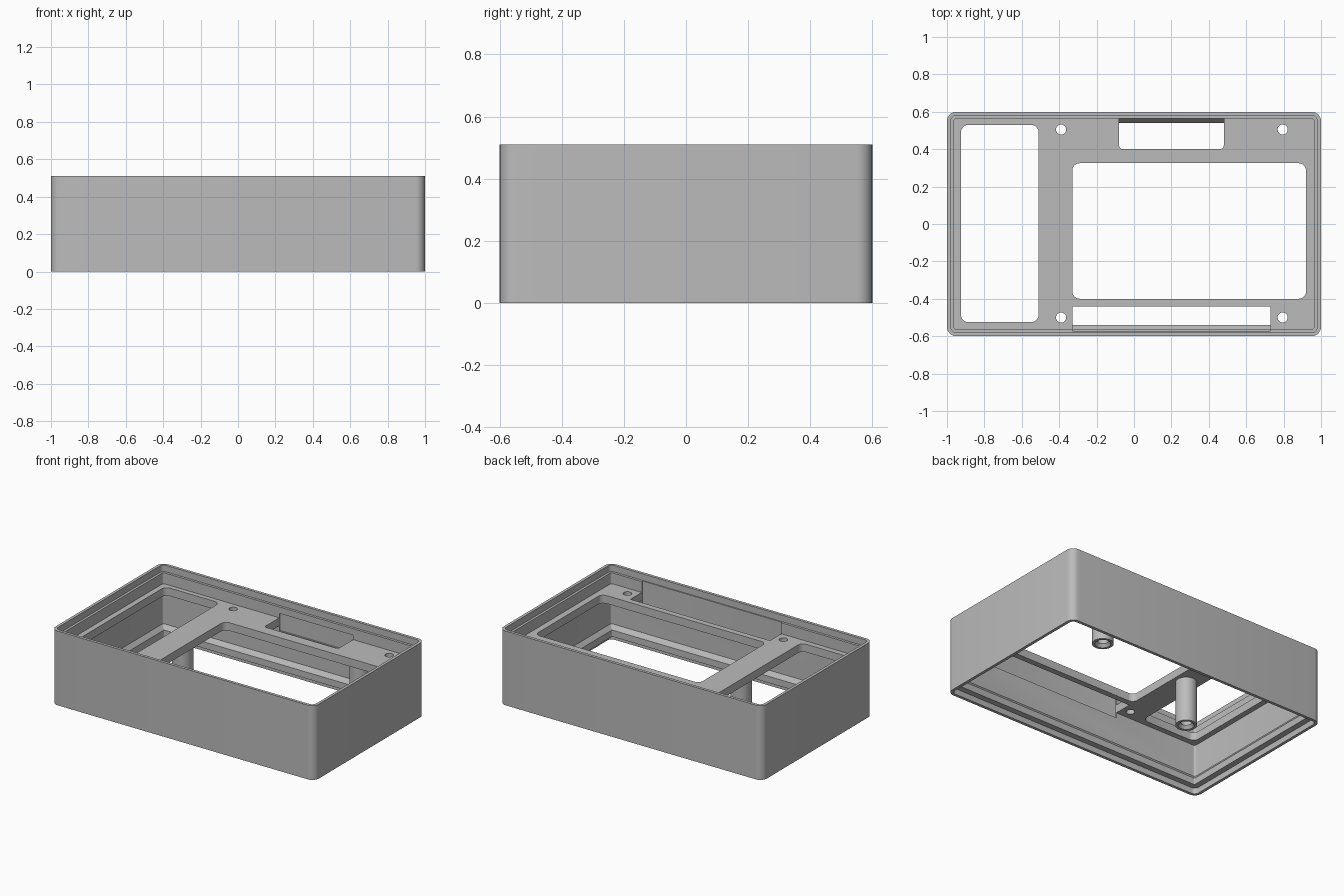
import bpy, bmesh, math

cube = bpy.data.objects.get("Cube")
if cube:
    bpy.data.objects.remove(cube)

HX, HY, H = 1.0, 0.6, 0.51       # half length, half width, height
PLATE_LOW, PLATE_TOP = 0.335, 0.39

grey = bpy.data.materials.new("plain grey")
grey.use_nodes = True
grey.diffuse_color = (0.5, 0.5, 0.5, 1)
grey.node_tree.nodes["Principled BSDF"].inputs["Base Color"].default_value = (0.5, 0.5, 0.5, 1)


def make_object(name, bm):
    bmesh.ops.recalc_face_normals(bm, faces=bm.faces)
    mesh = bpy.data.meshes.new(name)
    bm.to_mesh(mesh)
    bm.free()
    obj = bpy.data.objects.new(name, mesh)
    bpy.context.collection.objects.link(obj)
    mesh.materials.append(grey)
    return obj


def rounded_rect(x0, x1, y0, y1, r, steps=6):
    """Outline points, counter-clockwise."""
    corners = [(x1 - r, y1 - r), (x0 + r, y1 - r), (x0 + r, y0 + r), (x1 - r, y0 + r)]
    pts = []
    for i, (cx, cy) in enumerate(corners):
        for s in range(steps + 1):
            a = math.pi / 2 * (i + s / steps)
            pts.append((cx + r * math.cos(a), cy + r * math.sin(a)))
    return pts


def bridge(bm, a, b):
    for i in range(len(a)):
        j = (i + 1) % len(a)
        bm.faces.new((a[i], a[j], b[j], b[i]))


def prism(name, outline, z0, z1):
    bm = bmesh.new()
    low, high = ([bm.verts.new((x, y, z)) for x, y in outline] for z in (z0, z1))
    bridge(bm, low, high)
    bm.faces.new(low)
    bm.faces.new(high)
    return make_object(name, bm)


def lathe(name, profile, x, y, steps=32):
    """Closed turned profile of (radius, z) points."""
    bm = bmesh.new()
    rings = [[bm.verts.new((x + r * math.cos(math.tau * s / steps),
                            y + r * math.sin(math.tau * s / steps), z))
              for s in range(steps)] for r, z in profile]
    for a, b in zip(rings, rings[1:]):
        bridge(bm, a, b)
    bm.faces.new(rings[0])
    bm.faces.new(rings[-1])
    return make_object(name, bm)


def activate(obj):
    bpy.ops.object.select_all(action='DESELECT')
    obj.select_set(True)
    bpy.context.view_layer.objects.active = obj


def cut(target, cutter):
    cutter.hide_render = True
    mod = target.modifiers.new("cut", 'BOOLEAN')
    mod.operation = 'DIFFERENCE'
    mod.solver = 'EXACT'
    mod.object = cutter
    activate(target)
    bpy.ops.object.modifier_apply(modifier=mod.name)
    bpy.data.objects.remove(cutter)


def smooth(obj):
    activate(obj)
    bpy.ops.object.shade_smooth_by_angle(angle=math.radians(30))


# Outer wall: (inset, z) section with a stepped rim and a chamfered lower flange
section = [(0, 0), (0, H), (0.02, H), (0.02, 0.465), (0.037, 0.465),
           (0.037, 0.115), (0.06, 0.085), (0.06, 0.04), (0.02, 0.04), (0.02, 0)]
bm = bmesh.new()
rings = []
for inset, z in section:
    pts = rounded_rect(-HX + inset, HX - inset, -HY + inset, HY - inset, max(0.05 - inset, 0.006))
    rings.append([bm.verts.new((x, y, z)) for x, y in pts])
for a, b in zip(rings, rings[1:] + rings[:1]):
    bridge(bm, a, b)
wall = make_object("outer_wall", bm)

# Recesses in the wall beside the two slots
cut(wall, prism("front_recess", rounded_rect(-0.33, 0.73, -0.572, -0.44, 0.002), 0.3, 0.49))
cut(wall, prism("back_recess", rounded_rect(-0.08, 0.48, 0.40, 0.572, 0.002), 0.3, 0.42))
smooth(wall)

# Inner plate with its openings
plate = prism("inner_plate", rounded_rect(-0.967, 0.967, -0.567, 0.567, 0.01), PLATE_LOW, PLATE_TOP)
openings = {
    "side_opening": (-0.925, -0.51, -0.525, 0.53, 0.04),
    "main_opening": (-0.33, 0.92, -0.40, 0.325, 0.04),
    "back_slot": (-0.08, 0.48, 0.40, 0.65, 0.02),
    "front_slot": (-0.33, 0.73, -0.65, -0.44, 0.002),
}
for name, rect in openings.items():
    cut(plate, prism(name, rounded_rect(*rect), 0.25, 0.45))
for x in (-0.39, 0.795):
    for y in (-0.5, 0.505):
        cut(plate, lathe("screw_hole", [(0.027, 0.25), (0.027, 0.45)], x, y))
smooth(plate)

# Hollow posts hanging under the plate
post_section = [(0.067, PLATE_LOW + 0.01), (0.067, 0.03), (0.05, 0.03), (0.034, 0.05), (0.034, 0.25)]
for name, x, y in (("bar_post", -0.42, 0.0), ("back_post", 0.62, 0.44)):
    smooth(lathe(name, post_section, x, y))
